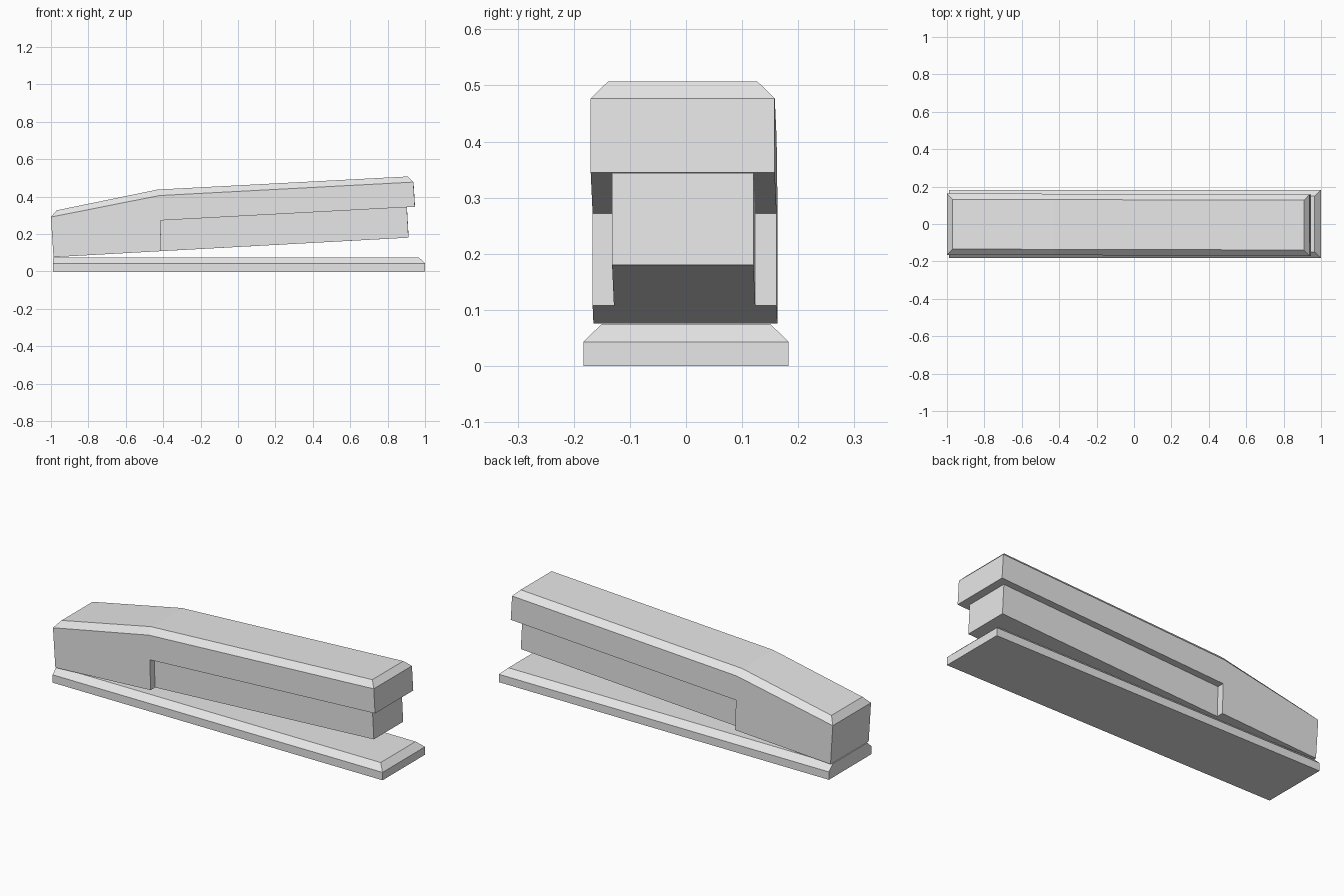
import bpy, bmesh

if "Cube" in bpy.data.objects:
    bpy.data.objects.remove(bpy.data.objects["Cube"], do_unlink=True)

COLOUR = (0.8, 0.8, 0.8, 1.0)
grey = bpy.data.materials.new("light_grey")
grey.use_nodes = True
grey.diffuse_color = COLOUR
grey.node_tree.nodes["Principled BSDF"].inputs["Base Color"].default_value = COLOUR


def layered_solid(name, rows):
    """Stack rows of (half width, [(x, z), ...]) from bottom to top into a solid."""
    bm = bmesh.new()
    rings = []
    for half, line in rows:
        right = [bm.verts.new((x, -half, z)) for x, z in line]
        left = [bm.verts.new((x, half, z)) for x, z in line]
        rings.append((right, left))
    # Side walls, chamfers and ends between rows
    for low, high in zip(rings, rings[1:]):
        a = low[0] + low[1][::-1]
        b = high[0] + high[1][::-1]
        for i in range(len(a)):
            j = (i + 1) % len(a)
            bm.faces.new((a[i], a[j], b[j], b[i]))
    # Underside and top
    for right, left in (rings[0], rings[-1]):
        for i in range(len(right) - 1):
            bm.faces.new((right[i], right[i + 1], left[i + 1], left[i]))
    bmesh.ops.remove_doubles(bm, verts=bm.verts, dist=0.0001)
    bmesh.ops.recalc_face_normals(bm, faces=bm.faces)
    bmesh.ops.dissolve_limit(bm, angle_limit=0.005, verts=bm.verts, edges=bm.edges)
    mesh = bpy.data.meshes.new(name)
    bm.to_mesh(mesh)
    bm.free()
    mesh.materials.append(grey)
    obj = bpy.data.objects.new(name, mesh)
    bpy.context.collection.objects.link(obj)
    return obj


# Base plate, chamfered on both sides and at the open end
layered_solid("base_plate", [
    (0.183, [(-0.99, 0.0), (1.0, 0.0)]),
    (0.183, [(-0.99, 0.043), (1.0, 0.043)]),
    (0.15, [(-0.99, 0.075), (0.966, 0.075)]),
])

# Upper arm: deep hinge block, raised front and chamfered crown
knee = (-0.42, 0.405)
crown_knee = (-0.43, 0.437)
arm = layered_solid("upper_arm", [
    (0.164, [(-0.986, 0.076), (-0.41, 0.108), (-0.415, 0.272), (0.946, 0.345)]),
    (0.164, [(-1.0, 0.29), knee, knee, (0.938, 0.477)]),
    (0.133, [(-0.97, 0.326), crown_knee, crown_knee, (0.908, 0.507)]),
])

# Narrower staple magazine hung under the arm
magazine = layered_solid("staple_magazine", [
    (0.126, [(-0.41, 0.108), (0.912, 0.18)]),
    (0.126, [(-0.415, 0.272), (0.903, 0.343)]),
])

# The arm assembly sits very slightly askew on the base
for part in (arm, magazine):
    part.rotation_euler.z = -0.0025
    part.location.y = -0.0035
